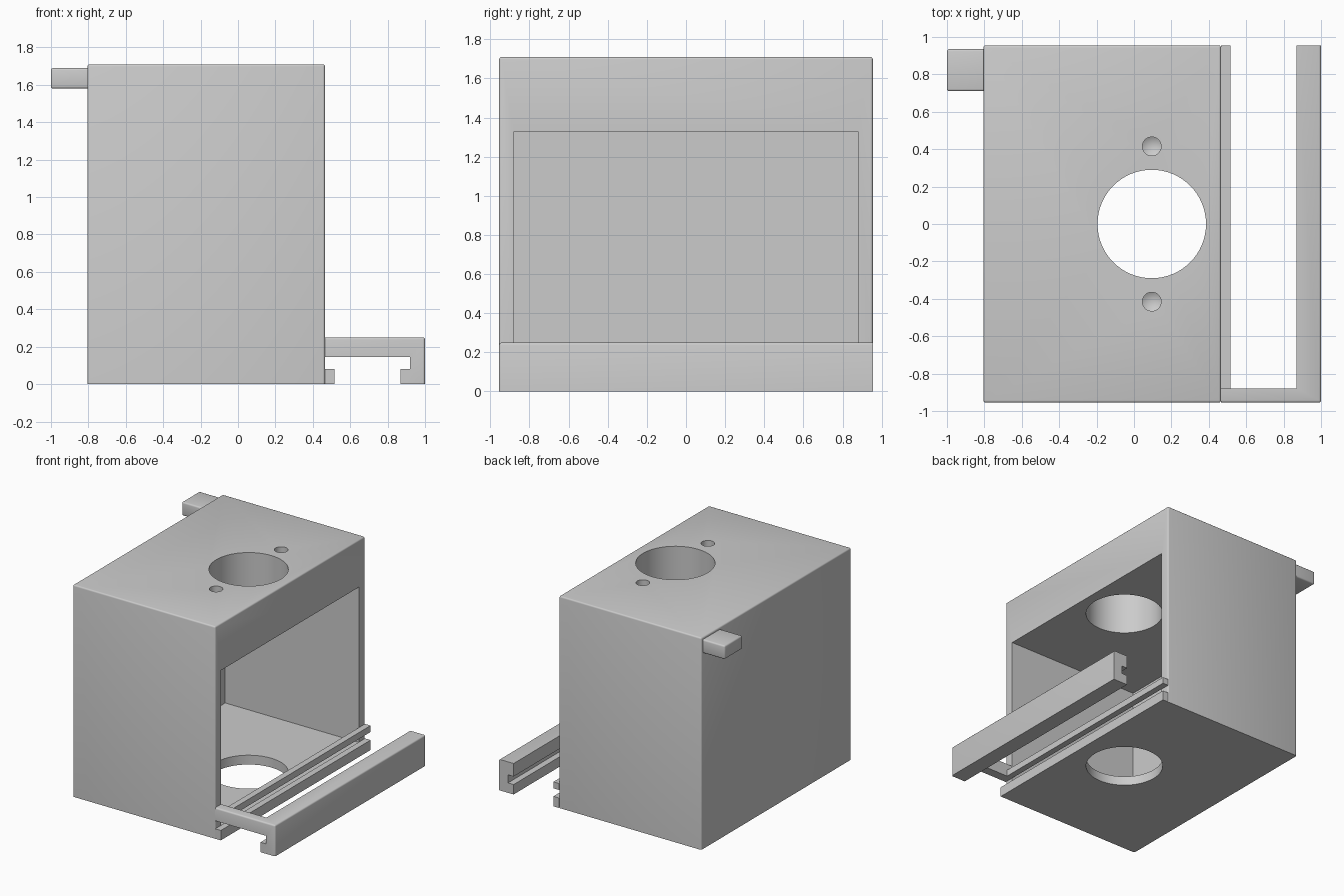
import bpy, bmesh, math
from mathutils import Matrix

if "Cube" in bpy.data.objects:
    bpy.data.objects.remove(bpy.data.objects["Cube"])

grey = bpy.data.materials.new("plain grey")
grey.diffuse_color = (0.6, 0.6, 0.6, 1)
grey.use_nodes = True
grey.node_tree.nodes["Principled BSDF"].inputs["Base Color"].default_value = grey.diffuse_color


def to_object(name, bm, loc=(0, 0, 0)):
    bmesh.ops.recalc_face_normals(bm, faces=bm.faces)
    mesh = bpy.data.meshes.new(name)
    bm.to_mesh(mesh)
    bm.free()
    mesh.materials.append(grey)
    ob = bpy.data.objects.new(name, mesh)
    ob.location = loc
    bpy.context.collection.objects.link(ob)
    return ob


def box(name, lo, hi, rounded=None, width=0.012):
    """Box between two corners; edges whose midpoint passes the rule are rounded."""
    bm = bmesh.new()
    bmesh.ops.create_cube(bm, size=1)
    for v in bm.verts:
        v.co = [(l + h) / 2 + c * (h - l) for l, h, c in zip(lo, hi, v.co)]
    if rounded:
        edges = [e for e in bm.edges
                 if rounded((e.verts[0].co + e.verts[1].co) / 2)]
        bmesh.ops.bevel(bm, geom=edges, offset=width, segments=3,
                        profile=0.5, affect='EDGES')
    return to_object(name, bm)


def cylinder(name, x, y, z0, z1, r, tip=0.0):
    """Upright cylinder, optionally with a pointed lower end like a drill."""
    bm = bmesh.new()
    n = 64
    rings = [[bm.verts.new((r * math.cos(2 * math.pi * i / n),
                            r * math.sin(2 * math.pi * i / n), z))
              for i in range(n)] for z in (z0, z1)]
    for i in range(n):
        j = (i + 1) % n
        bm.faces.new((rings[0][i], rings[0][j], rings[1][j], rings[1][i]))
    bm.faces.new(rings[1])
    if tip:
        point = bm.verts.new((0, 0, z0 - tip))
        for i in range(n):
            bm.faces.new((rings[0][(i + 1) % n], rings[0][i], point))
    else:
        bm.faces.new(rings[0][::-1])
    bmesh.ops.transform(bm, matrix=Matrix.Translation((x, y, 0)), verts=bm.verts)
    return to_object(name, bm)


def cut(ob, cutters):
    bpy.context.view_layer.objects.active = ob
    for c in cutters:
        c.hide_render = True
        m = ob.modifiers.new("cut", 'BOOLEAN')
        m.operation, m.solver, m.object = 'DIFFERENCE', 'EXACT', c
        bpy.ops.object.modifier_apply(modifier=m.name)
        bpy.data.objects.remove(c)


# Housing: hollow box, open on the right, sharp along the bottom
housing = box("housing", (-0.805, -0.955, 0), (0.465, 0.955, 1.71),
              lambda p: p.z > 0.1)
cut(housing, [
    box("cavity_cutter", (-0.73, -0.88, 0.075), (0.6, 0.88, 1.33)),
    cylinder("bore_cutter", 0.095, 0, -0.2, 1.9, 0.29),
    cylinder("back_screw_cutter", 0.095, 0.415, 1.51, 1.8, 0.05, 0.03),
    cylinder("front_screw_cutter", 0.095, -0.415, 1.51, 1.8, 0.05, 0.03),
])

# Slide frame: grooved rails joined by a bridge at the front
frame = box("slide_frame", (0.465, -0.955, 0), (1.0, 0.955, 0.25),
            lambda p: (p.z > 0.2 and p.x > 0.5 and p.y < 0.9)
            or (p.x > 0.9 and p.y < -0.9 and p.z > 0.05))
cut(frame, [
    box("groove_cutter", (0.40, -1.1, 0.08), (0.92, 1.1, 0.145)),
    box("slot_cutter", (0.515, -1.1, -0.1), (0.87, 1.1, 0.11)),
    box("window_cutter", (0.515, -0.88, 0.10), (0.87, 1.1, 0.4)),
    box("lip_cutter", (0.40, -0.88, 0.197), (0.60, 1.1, 0.4)),
])

# Peg on the upper back left
peg = box("side_peg", (-1.0, 0.71, 1.58), (-0.80, 0.935, 1.69),
          lambda p: p.x < -0.85)

# Smooth rounds and bores, crisp edges elsewhere
bpy.ops.object.select_all(action='DESELECT')
for ob in (housing, frame, peg):
    ob.select_set(True)
bpy.context.view_layer.objects.active = housing
bpy.ops.object.shade_smooth_by_angle(angle=math.radians(32))
